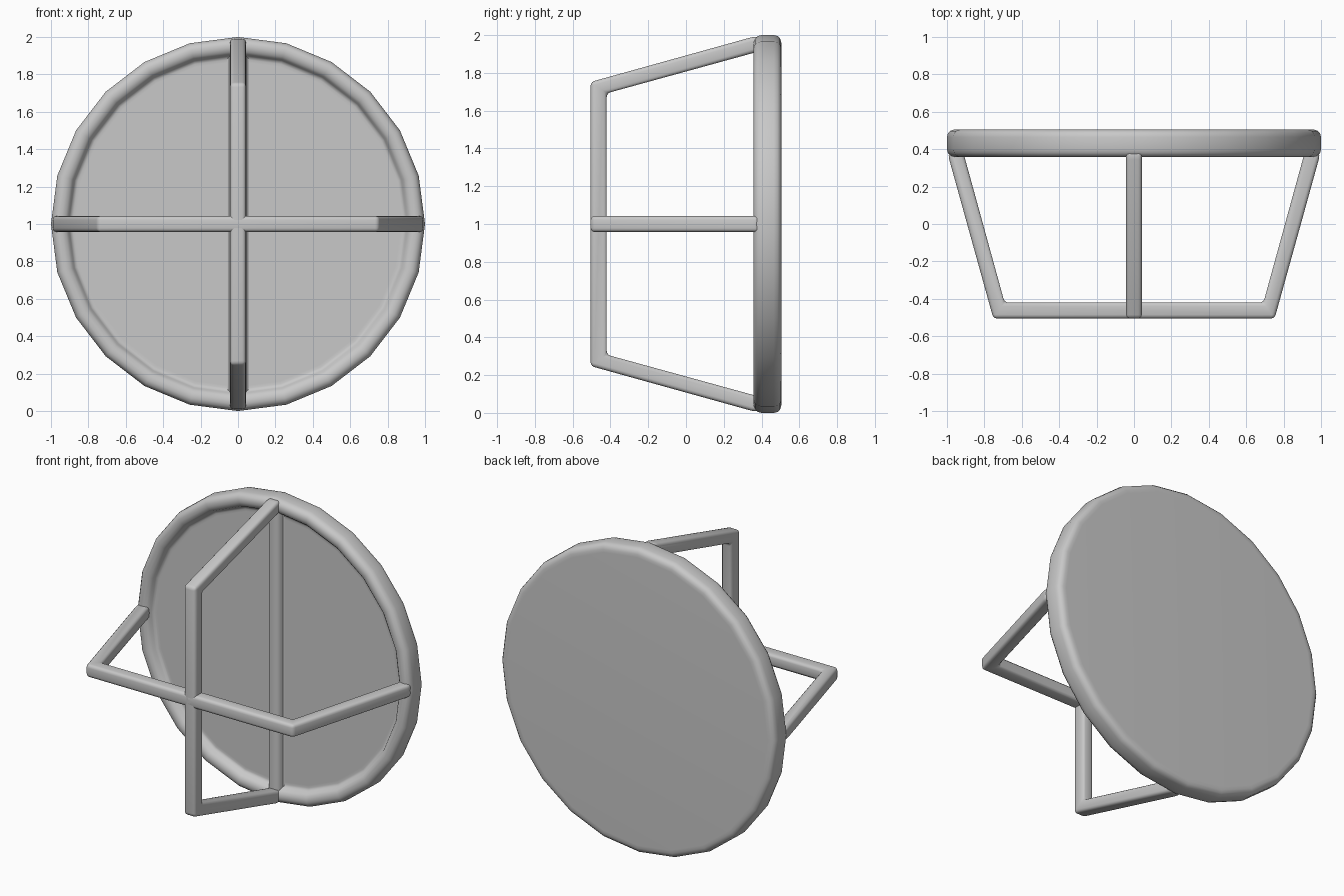
import bpy, bmesh, math
from mathutils import Vector, Matrix

cube = bpy.data.objects.get("Cube")
if cube:
    bpy.data.objects.remove(cube, do_unlink=True)

grey = bpy.data.materials.new("light_grey")
grey.use_nodes = True
grey.diffuse_color = (0.58, 0.58, 0.58, 1)
grey.node_tree.nodes["Principled BSDF"].inputs["Base Color"].default_value = (0.58, 0.58, 0.58, 1)

CENTRE = Vector((0, 0, 1))


def finish(name, bm, bevel=0.0):
    """Turn a bmesh into a smooth-shaded object with optional rounded edges."""
    bmesh.ops.recalc_face_normals(bm, faces=bm.faces[:])
    mesh = bpy.data.meshes.new(name)
    bm.to_mesh(mesh)
    bm.free()
    mesh.materials.append(grey)
    ob = bpy.data.objects.new(name, mesh)
    bpy.context.collection.objects.link(ob)
    bpy.ops.object.select_all(action='DESELECT')
    ob.select_set(True)
    bpy.context.view_layer.objects.active = ob
    if bevel:
        mod = ob.modifiers.new("rounded_edges", 'BEVEL')
        mod.width = bevel
        mod.segments = 3
        mod.limit_method = 'ANGLE'
        mod.angle_limit = math.radians(40)
        bpy.ops.object.modifier_apply(modifier=mod.name)
    bpy.ops.object.shade_smooth_by_angle(angle=math.radians(40))


def lathe(name, profile, segments=24):
    """Revolve (radius, y) points about the y axis through the dish centre."""
    bm = bmesh.new()
    verts = [bm.verts.new((r, y, 1)) for r, y in profile]
    edges = [bm.edges.new(pair) for pair in zip(verts, verts[1:])]
    bmesh.ops.spin(bm, geom=verts + edges, cent=CENTRE, axis=(0, 1, 0),
                   angle=math.tau, steps=segments)
    bmesh.ops.remove_doubles(bm, verts=bm.verts[:], dist=0.0005)
    finish(name, bm)


def prism(name, outline, half, matrix, bevel=0.0):
    """Extrude a flat (a, b) outline by half each way, then place it."""
    bm = bmesh.new()
    face = bm.faces.new([bm.verts.new((a, b, -half)) for a, b in outline])
    result = bmesh.ops.extrude_face_region(bm, geom=[face])
    top = [v for v in result["geom"] if isinstance(v, bmesh.types.BMVert)]
    bmesh.ops.translate(bm, verts=top, vec=(0, 0, 2 * half))
    bmesh.ops.transform(bm, verts=bm.verts[:], matrix=matrix)
    finish(name, bm, bevel)


# Dish: shallow flat panel with a raised, rounded rim
FLOOR = 0.405
lathe("dish", [
    (0, 0.505), (0.945, 0.505), (0.965, 0.504), (0.983, 0.498), (0.995, 0.485),
    (1.0, 0.465), (1.0, 0.40), (0.995, 0.38), (0.983, 0.365), (0.965, 0.358),
    (0.945, 0.358), (0.925, 0.365), (0.912, 0.378), (0.905, 0.392),
    (0.896, 0.402), (0.885, FLOOR), (0.87, FLOOR), (0, FLOOR)])

# Vertical spine: a low rounded ridge flaring into the panel
RIDGE = [(0.058, 0.42), (0.058, FLOOR), (0.047, 0.399), (0.042, 0.386),
         (0.035, 0.371), (0.02, 0.364)]
prism("dish_spine", RIDGE + [(-x, y) for x, y in reversed(RIDGE)], 0.93,
      Matrix.Translation(CENTRE))

# Two crossed support frames, each a bent bar drawn as (radius, y) outlines
OUTER = [(0.993, 0.385), (0.988, 0.345), (0.752, -0.505)]
INNER = [(0.915, 0.40), (0.905, 0.355), (0.692, -0.42)]
BAR = (OUTER + [(-r, y) for r, y in reversed(OUTER)]
       + [(-r, y) for r, y in INNER] + list(reversed(INNER)))

for name, turn in (("horizontal_frame", 0), ("vertical_frame", math.pi / 2)):
    prism(name, BAR, 0.042,
          Matrix.Translation(CENTRE) @ Matrix.Rotation(turn, 4, 'Y'), 0.02)
